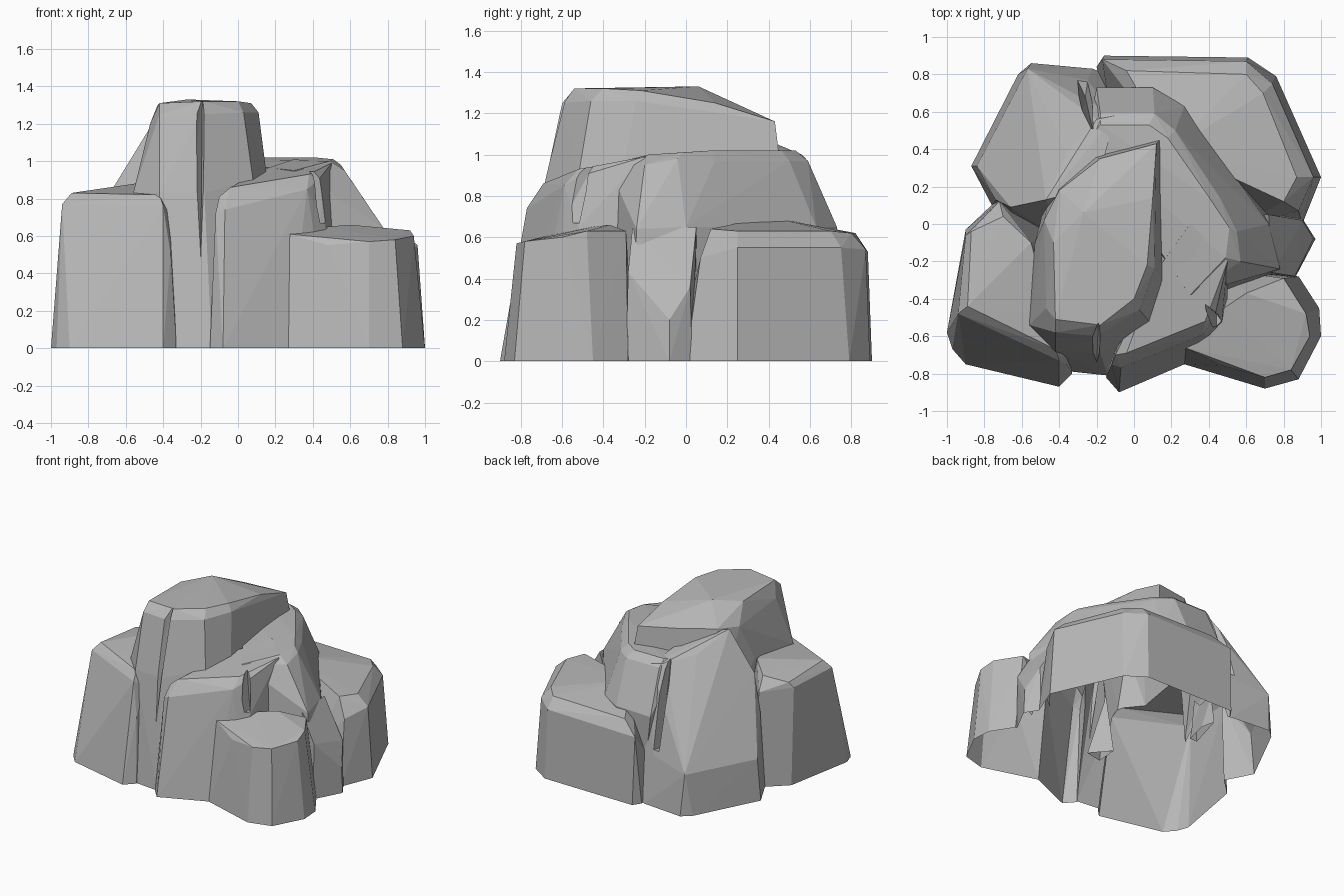
import bpy, bmesh
from mathutils import Vector

cube = bpy.data.objects.get("Cube")
if cube:
    bpy.data.objects.remove(cube, do_unlink=True)

stone = bpy.data.materials.new("stone grey")
stone.use_nodes = True
grey = (0.48, 0.48, 0.48, 1)
stone.diffuse_color = grey
stone.node_tree.nodes["Principled BSDF"].inputs["Base Color"].default_value = grey

FLOOR = -0.1   # boulders reach below ground and are trimmed flat afterwards


def boulder(name, corners, footprint=()):
    """Faceted convex boulder through its corners, standing on an optional footprint."""
    bm = bmesh.new()
    for x, y in footprint:
        bm.verts.new((x, y, FLOOR))
        bm.verts.new((x, y, 0))
    for corner in corners:
        bm.verts.new(corner)
    hull = bmesh.ops.convex_hull(bm, input=bm.verts)
    spare = [g for g in hull["geom_interior"] + hull["geom_unused"]
             if isinstance(g, bmesh.types.BMVert)]
    bmesh.ops.delete(bm, geom=list(set(spare)), context="VERTS")
    bmesh.ops.recalc_face_normals(bm, faces=bm.faces)
    mesh = bpy.data.meshes.new(name)
    bm.to_mesh(mesh)
    bm.free()
    mesh.materials.append(stone)
    obj = bpy.data.objects.new(name, mesh)
    bpy.context.collection.objects.link(obj)
    return obj


# Tall central peak with a plateau sloping down to the back and the +x side
peak = boulder("rock_formation", [
    (-.42, -.51, 1.31), (-.18, -.54, 1.32), (0, -.4, 1.32), (.07, -.22, 1.31),
    (-.27, .06, 1.33), (.1, .14, 1.25), (.12, .43, 1.16),
    (-.18, .35, 1.19), (-.4, .18, 1.18), (-.43, -.1, 1.3),
    (-.42, -.58, 1.25), (-.2, -.6, 1.25), (.03, -.46, 1.26), (.11, -.24, 1.26),
    (-.47, -.45, 1.2), (-.48, .02, 1.16),
    (-.56, -.54, .83), (-.42, -.68, .83), (-.18, -.69, .83), (.08, -.52, .9),
    (.15, -.3, .95), (.14, .45, 1), (-.53, -.1, .88)],
    [(-.42, -.78), (-.14, -.81), (.08, -.6), (.15, .4), (-.4, .4), (-.57, -.4)])

# Block on the front, at the -x side, its front leaning back
front_right_block = boulder("front_right_block", [
    (-.94, -.48, .77), (-.89, -.44, .83), (-.42, -.67, .82), (-.4, -.73, .76),
    (-.36, -.66, .72), (-.36, -.75, .5), (-.9, -.06, .76), (-.87, -.04, .8),
    (-.7, .04, .84), (-.72, .12, .74), (-.55, -.1, .88), (-.45, -.5, .84)],
    [(-1, -.58), (-.97, -.67), (-.9, -.75), (-.4, -.87), (-.33, -.8),
     (-.42, -.05), (-.72, .14), (-.9, -.03)])

# Middle block leaning against the peak
front_middle_block = boulder("front_middle_block", [
    (-.12, -.75, .72), (-.07, -.77, .74), (.37, -.59, .85), (-.1, -.7, .81),
    (-.04, -.69, .86), (.38, -.52, .93), (.43, -.5, .9), (.47, -.52, .65),
    (.5, -.2, .99), (.3, 0, 1.01), (.12, -.25, .95)],
    [(-.15, -.82), (-.08, -.9), (.27, -.75), (.5, -.6), (.5, -.2), (0, -.3)])

# Low block at the +x front corner
low_front_block = boulder("low_front_block", [
    (.27, -.66, .61), (.48, -.76, .55), (.7, -.82, .57), (.84, -.78, .58),
    (.94, -.6, .6), (.92, -.48, .63), (.8, -.29, .63), (.6, -.37, .66),
    (.48, -.45, .65)],
    [(.27, -.75), (.7, -.88), (.88, -.83), (1, -.6), (.99, -.45),
     (.88, -.28), (.5, -.25), (.3, -.5)])

# Upper shelf that wraps behind the peak
upper_shelf = boulder("upper_shelf", [
    (-.26, .44, 1.01), (-.18, .53, 1.02), (.08, .53, 1.02), (.18, .46, 1.02),
    (.41, .13, 1.02), (.51, -.02, 1.01), (.49, -.18, 1), (.3, -.38, .95),
    (-.18, .59, .97), (.11, .59, .97), (.22, .5, .97), (.46, .14, .97),
    (.55, -.04, .98), (.57, -.2, .95),
    (-.2, .73, .64), (.1, .73, .65), (.27, .63, .65), (.54, .2, .65),
    (.72, 0, .65), (.78, -.24, .64)],
    [(-.1, .7), (.3, .6), (.8, 0), (.8, -.25), (.4, -.4), (-.2, .3)])

# Wide lower terrace at the back
back_terrace = boulder("back_terrace", [
    (-.17, .88, .53), (.6, .87, .54), (.74, .75, .55), (.96, .25, .55),
    (.88, .07, .5), (-.04, .82, .62), (.6, .8, .62), (.69, .7, .63),
    (.87, .25, .63), (.8, .12, .64), (.2, .4, .7)],
    [(-.2, .84), (-.16, .9), (.61, .89), (.76, .79), (1, .25), (.9, 0),
     (.5, -.05), (-.1, .4)])

# Sloping shoulder at the -x back corner, climbing to a ridge against the peak
back_shoulder = boulder("back_shoulder", [
    (-.57, .83, .32), (-.84, .31, .32), (-.25, .77, .37), (-.74, .13, .6),
    (-.66, .09, .87), (-.47, .13, 1.18), (-.36, .38, 1.04), (-.2, .56, 1),
    (-.1, .58, .98), (-.2, .2, 1.1)],
    [(-.15, .8), (-.22, .83), (-.55, .86), (-.62, .8), (-.87, .31),
     (-.76, .1), (-.65, -.02), (-.4, -.08)])

# Small spur between the terrace and the low block
side_spur = boulder("side_spur", [
    (.74, -.26, .64), (.72, .05, .65), (.86, -.28, .43), (.96, -.08, .2),
    (.9, .02, .36)],
    [(.86, -.29), (.97, -.08), (.9, .03), (.5, .05), (.5, -.25)])

# Narrow clefts, each a wedge tapering towards its inner edge
peak_cleft = boulder("peak_cleft", [
    (-.27, -.85, .5), (-.18, -.85, .45), (-.2, -.76, .4),
    (-.27, -.66, 1.4), (-.15, -.66, 1.4), (-.19, -.51, 1.4)])
shoulder_cleft = boulder("shoulder_cleft", [
    (-.35, .87, .42), (-.23, .89, .42), (-.26, .68, .4),
    (-.28, .58, 1.02), (-.22, .62, 1.02), (-.22, .5, 1.02)])
middle_cleft = boulder("middle_cleft", [
    (.44, -.6, .67), (.5, -.56, .67), (.44, -.48, .67),
    (.41, -.53, 1), (.46, -.49, 1), (.37, -.42, 1)])

blocks = [front_right_block, front_middle_block, low_front_block, upper_shelf,
          back_terrace, back_shoulder, side_spur]
cutters = [peak_cleft, shoulder_cleft, middle_cleft]
for tool in blocks + cutters:
    mod = peak.modifiers.new(tool.name, "BOOLEAN")
    mod.operation = "DIFFERENCE" if tool in cutters else "UNION"
    mod.solver = "EXACT"
    mod.object = tool
    tool.hide_render = True

# Bake the merged rock into one shell
depsgraph = bpy.context.evaluated_depsgraph_get()
merged = bpy.data.meshes.new_from_object(peak.evaluated_get(depsgraph))
peak.modifiers.clear()
peak.data = merged
for tool in blocks + cutters:
    bpy.data.objects.remove(tool, do_unlink=True)

# Trim at ground level, leaving the underside open
bm = bmesh.new()
bm.from_mesh(merged)
bmesh.ops.bisect_plane(bm, geom=bm.verts[:] + bm.edges[:] + bm.faces[:],
                       plane_co=Vector(), plane_no=Vector((0, 0, 1)),
                       clear_inner=True)
for face in bm.faces:
    face.smooth = False
    face.material_index = 0
bm.to_mesh(merged)
bm.free()
